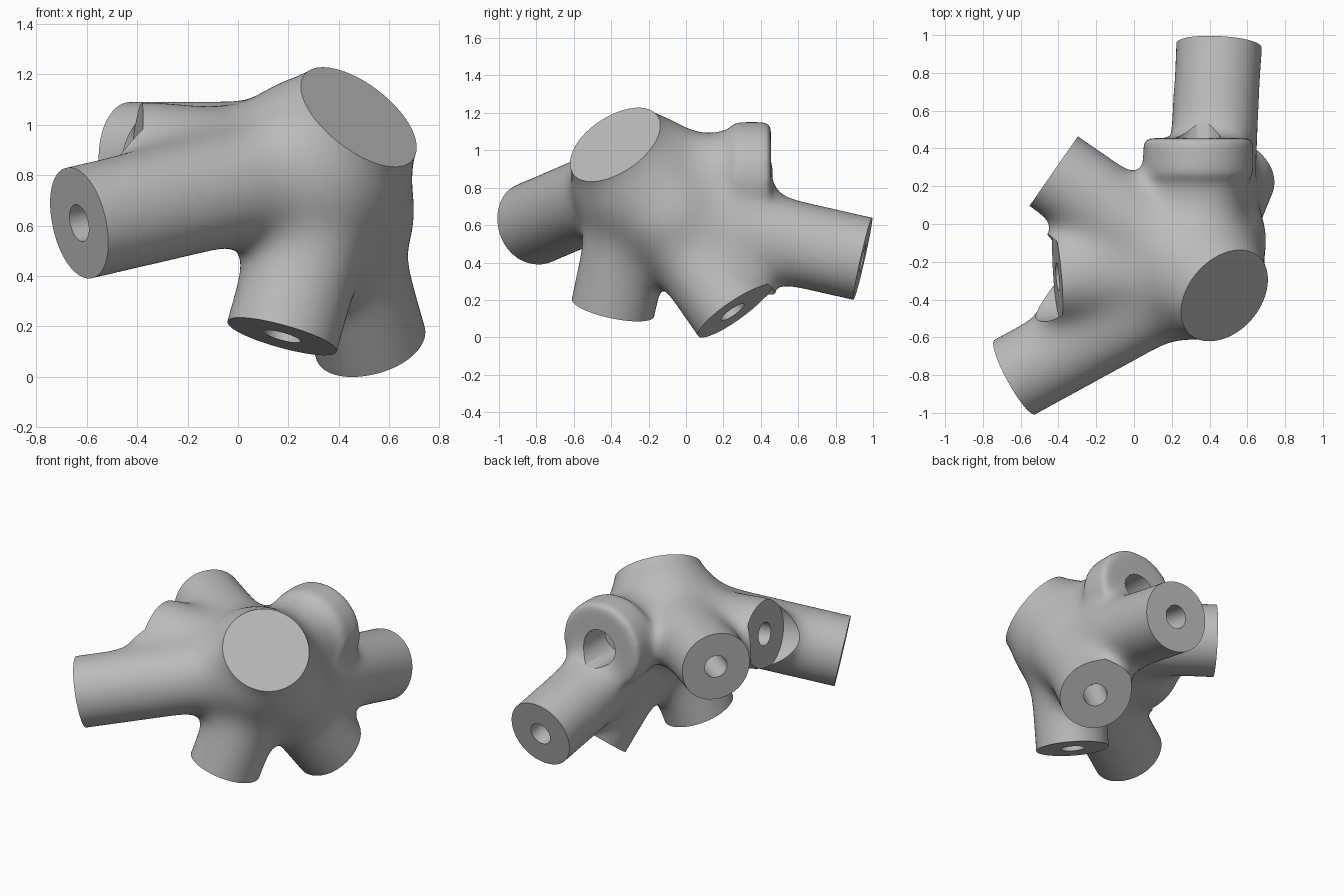
import bpy, bmesh, math
from mathutils import Vector, Matrix

cube = bpy.data.objects.get("Cube")
if cube:
    bpy.data.objects.remove(cube, do_unlink=True)

metal = bpy.data.materials.new("plain grey")
metal.use_nodes = True
metal.diffuse_color = (0.5, 0.5, 0.5, 1)
metal.node_tree.nodes["Principled BSDF"].inputs["Base Color"].default_value = (0.5, 0.5, 0.5, 1)

TUBE, BORE = 0.215, 0.075
SOFTEN = 0.0113      # squared radius lost while blending

# Branches: end centre, outward direction, length, radius, bore, run-out past the end, trim radius
branches = [
    ((-0.63, -0.81, 0.61), (-0.86, -0.47, -0.2), 1.0, TUBE, BORE, 0.3, 0.3),
    ((0.175, -0.39, 0.16), (-0.26, -0.2, -0.94), 0.75, TUBE, BORE, 0.3, 0.3),
    ((0.48, -0.38, 1.03), (0.54, -0.47, 0.69), 0.35, 0.247, 0, 0.3, 0.4),
    ((0.45, 0.945, 0.42), (0.05, 0.97, -0.22), 1.15, TUBE, BORE, 0.3, 0.3),
    ((-0.425, 0.28, 0.865), (-0.82, 0.57, 0), 0.9, TUBE, BORE, 0.25, 0.28),
    ((0.525, 0.25, 0.135), (0.23, 0.56, -0.8), 0.8, TUBE, BORE, 0.2, 0.25),
    ((-0.405, -0.28, 0.87), (-0.99, -0.08, 0.1), 0.75, TUBE, BORE, 0.09, 0.23),
]
# Swellings in the middle of the hub: centre, radius
swellings = [((0.32, -0.24, 0.83), 0.385), ((0.42, -0.08, 0.65), 0.3)]
BOSS = Vector((0.34, 0.455, 0.86))
BACK = Vector((0, 1, 0))


def frame(point, direction):
    turn = Vector(direction).to_track_quat('Z', 'Y').to_matrix().to_4x4()
    return Matrix.Translation(point) @ turn


def rod(bm, end, direction, back, ahead, radius):
    """Cylinder from `back` behind the end to `ahead` past it."""
    place = frame(end, direction) @ Matrix.Translation((0, 0, (ahead - back) / 2))
    bmesh.ops.create_cone(bm, cap_ends=True, segments=64, radius1=radius,
                          radius2=radius, depth=back + ahead, matrix=place)


def lathe(bm, end, direction, profile):
    """Closed solid turned around the branch axis."""
    place = frame(end, direction)
    verts = [bm.verts.new((r, 0, z)) for r, z in profile]
    edges = [bm.edges.new(pair) for pair in zip(verts, verts[1:])]
    bmesh.ops.spin(bm, geom=verts + edges, axis=(0, 0, 1), cent=(0, 0, 0),
                   angle=math.tau, steps=64, use_merge=True)
    for v in bm.verts:
        if not v.tag:
            v.co = place @ v.co
            v.tag = True


def make(name, bm):
    bmesh.ops.remove_doubles(bm, verts=bm.verts, dist=0.0001)
    bmesh.ops.recalc_face_normals(bm, faces=bm.faces)
    mesh = bpy.data.meshes.new(name)
    bm.to_mesh(mesh)
    bm.free()
    mesh.materials.append(metal)
    obj = bpy.data.objects.new(name, mesh)
    bpy.context.collection.objects.link(obj)
    return obj


def activate(obj):
    bpy.ops.object.select_all(action='DESELECT')
    obj.select_set(True)
    bpy.context.view_layer.objects.active = obj


def apply(obj, kind, **settings):
    activate(obj)
    mod = obj.modifiers.new(kind.lower(), kind)
    for key, value in settings.items():
        setattr(mod, key, value)
    bpy.ops.object.modifier_apply(modifier=mod.name)


def blend(obj, voxel, rounds):
    apply(obj, 'REMESH', mode='VOXEL', voxel_size=voxel)
    apply(obj, 'SMOOTH', factor=0.5, iterations=rounds)


# Hub with all branches and a rough boss, melted together
bm = bmesh.new()
for end, way, length, radius, bore, ahead, trim in branches:
    rod(bm, end, way, length, ahead, math.sqrt(radius ** 2 + SOFTEN))
rod(bm, BOSS, BACK, 0.68, -0.05, math.sqrt(TUBE ** 2 + SOFTEN))
rod(bm, BOSS, BACK, 0.22, 0, 0.293)
for centre, radius in swellings:
    bmesh.ops.create_uvsphere(bm, u_segments=48, v_segments=24, radius=radius,
                              matrix=Matrix.Translation(centre))
hub = make("branched_hub", bm)
blend(hub, 0.022, 130)

# Crisp round boss at the back, joined with a tighter fillet
bm = bmesh.new()
rod(bm, BOSS, BACK, 0.21, 0, 0.293)
boss = make("round_boss", bm)
activate(hub)
boss.select_set(True)
bpy.ops.object.join()
blend(hub, 0.015, 45)

# Flat ends and bores
bm = bmesh.new()
for end, way, length, radius, bore, ahead, trim in branches:
    pin = [(0, -0.3), (bore, -0.3), (bore, 0)] if bore else [(0, 0)]
    lathe(bm, end, way, pin + [(trim, 0), (trim, 0.4), (0, 0.4)])
lathe(bm, BOSS, BACK, [(0, -0.22), (0.118, -0.22), (0.118, 0.35), (0, 0.35)])
cutter = make("end_cutter", bm)
cutter.hide_render = True
apply(hub, 'BOOLEAN', operation='DIFFERENCE', solver='EXACT', object=cutter)
bpy.data.objects.remove(cutter, do_unlink=True)

hub.data.materials.clear()
hub.data.materials.append(metal)
activate(hub)
bpy.ops.object.shade_smooth_by_angle(angle=math.radians(35))
